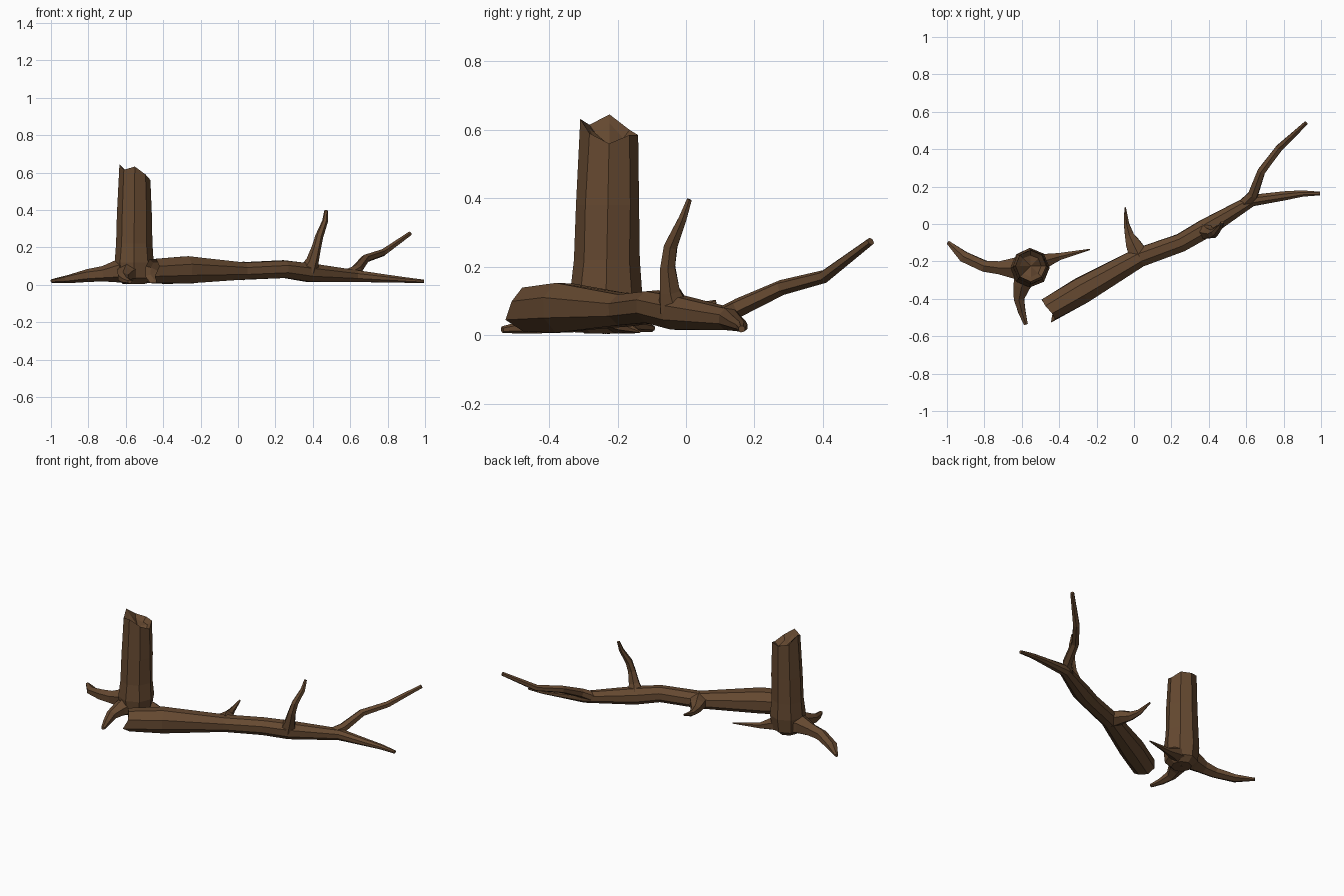
import bpy, bmesh, math, random
from mathutils import Vector

random.seed(4)
bark = bpy.data.materials.new("bark")
bark.diffuse_color = (0.13, 0.066, 0.03, 1)


def finish(name, bm):
    bmesh.ops.recalc_face_normals(bm, faces=bm.faces)
    mesh = bpy.data.meshes.new(name)
    bm.to_mesh(mesh)
    bm.free()
    mesh.materials.append(bark)
    ob = bpy.data.objects.new(name, mesh)
    bpy.context.collection.objects.link(ob)
    return ob


def bridge(bm, a, b):
    n = len(a)
    for i in range(n):
        bm.faces.new((a[i], a[(i + 1) % n], b[(i + 1) % n], b[i]))


def fan(bm, ring, tip):
    n = len(ring)
    c = bm.verts.new(tip)
    for i in range(n):
        bm.faces.new((ring[i], ring[(i + 1) % n], c))


def limb(name, path, sides=6, ref=(0, 0, 1), rough=0.05, broken=False):
    """Tapered tube; each path entry is x, y, z, half width, half height."""
    bm = bmesh.new()
    pts = [Vector(p[:3]) for p in path]
    rings = []
    for k, (p, row) in enumerate(zip(pts, path)):
        d = (pts[min(k + 1, len(pts) - 1)] - pts[max(k - 1, 0)]).normalized()
        side = d.cross(Vector(ref)).normalized()
        up = side.cross(d)
        ring = []
        for i in range(sides):
            a = 2 * math.pi * (i + 0.5) / sides
            s = 1 + random.uniform(-rough, rough)
            v = p + side * math.cos(a) * row[3] * s + up * math.sin(a) * row[4] * s
            if broken and k == 0:
                v += d * random.uniform(-0.025, 0.015)
            v.z = max(v.z, 0.003)
            ring.append(bm.verts.new(v))
        rings.append(ring)
    for a, b in zip(rings, rings[1:]):
        bridge(bm, a, b)
    if broken:
        # hollow splintered end
        d = (pts[1] - pts[0]).normalized()
        inner = [bm.verts.new(pts[0] + (v.co - pts[0]) * 0.7 + d * 0.02) for v in rings[0]]
        bridge(bm, inner, rings[0])
        fan(bm, inner, pts[0] + d * 0.035)
    else:
        bm.faces.new(rings[0])
    bm.faces.new(rings[-1])
    return finish(name, bm)


# standing stump with a jagged, hollowed top
bm = bmesh.new()
rim = [0.56, 0.585, 0.585, 0.60, 0.645, 0.615, 0.632, 0.59]
levels = [(0.005, 0.06), (0.035, 0.095), (0.12, 0.104), (0.22, 0.096), (0.38, 0.091), (None, 0.084)]
rings = []
for z, r in levels + [("inner", 0.058)]:
    ring = []
    for i in range(8):
        a = math.pi * i / 4
        h = rim[i] if z is None else rim[i] - 0.025 if z == "inner" else z
        s = 1 + random.uniform(-0.03, 0.03)
        ring.append(bm.verts.new((-0.558 + 0.01 * h + r * s * math.cos(a),
                                  -0.236 + 0.02 * h + r * s * math.sin(a), h)))
    rings.append(ring)
for a, b in zip(rings, rings[1:]):
    bridge(bm, a, b)
bm.faces.new(rings[0])
fan(bm, rings[-1], (-0.552, -0.224, 0.555))
finish("stump", bm)

# roots spreading along the ground
limb("left_root", [(-0.56, -0.235, 0.08, 0.09, 0.085), (-0.65, -0.235, 0.07, 0.06, 0.06),
                   (-0.72, -0.235, 0.058, 0.04, 0.042), (-0.80, -0.225, 0.05, 0.034, 0.034),
                   (-0.91, -0.175, 0.03, 0.033, 0.022), (-0.995, -0.098, 0.02, 0.011, 0.01)])
limb("front_root", [(-0.57, -0.25, 0.07, 0.08, 0.07), (-0.60, -0.335, 0.055, 0.05, 0.045),
                    (-0.615, -0.40, 0.038, 0.033, 0.032), (-0.60, -0.47, 0.024, 0.023, 0.02),
                    (-0.578, -0.537, 0.016, 0.012, 0.01)])
limb("right_root", [(-0.55, -0.225, 0.06, 0.07, 0.06), (-0.47, -0.195, 0.045, 0.042, 0.038),
                    (-0.40, -0.175, 0.024, 0.022, 0.018), (-0.235, -0.136, 0.01, 0.004, 0.004)])

# fallen trunk, running out into its thin end
limb("fallen_trunk", [(-0.46, -0.46, 0.073, 0.069, 0.069), (-0.28, -0.355, 0.08, 0.075, 0.076),
                      (0.03, -0.18, 0.074, 0.057, 0.05), (0.25, -0.10, 0.084, 0.052, 0.05),
                      (0.38, -0.025, 0.066, 0.054, 0.054), (0.63, 0.125, 0.047, 0.034, 0.035),
                      (0.80, 0.15, 0.033, 0.026, 0.022), (0.90, 0.163, 0.025, 0.018, 0.016),
                      (0.995, 0.163, 0.018, 0.01, 0.01)], sides=8, rough=0.04, broken=True)

# branches growing from the fallen trunk
limb("fork_branch", [(0.58, 0.10, 0.05, 0.032, 0.03), (0.635, 0.155, 0.082, 0.03, 0.028),
                     (0.68, 0.28, 0.14, 0.024, 0.023), (0.775, 0.405, 0.172, 0.021, 0.02),
                     (0.92, 0.54, 0.274, 0.012, 0.012)])
limb("upright_branch", [(0.38, -0.035, 0.08, 0.05, 0.05), (0.40, -0.047, 0.13, 0.034, 0.034),
                        (0.42, -0.053, 0.20, 0.025, 0.025), (0.435, -0.045, 0.26, 0.022, 0.022),
                        (0.465, -0.01, 0.34, 0.014, 0.016), (0.471, 0.01, 0.397, 0.008, 0.009)],
     ref=(1, 0, 0))
limb("side_twig", [(0.03, -0.175, 0.075, 0.06, 0.05), (-0.005, -0.105, 0.075, 0.045, 0.04),
                   (-0.025, -0.06, 0.068, 0.028, 0.028), (-0.04, 0.0, 0.072, 0.016, 0.018),
                   (-0.047, 0.088, 0.098, 0.005, 0.006)])
